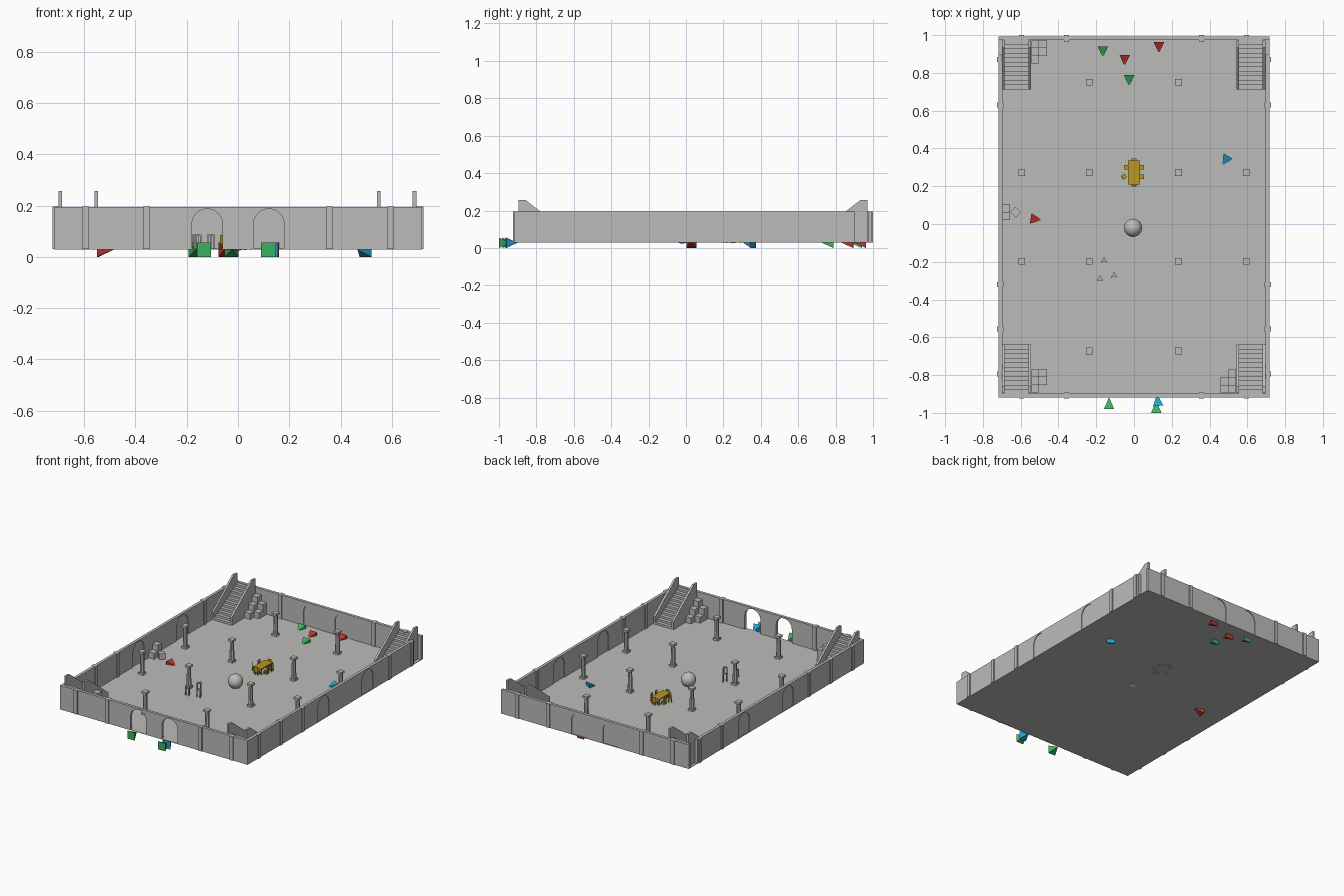
import bpy, bmesh, math
from mathutils import Matrix, Vector

if "Cube" in bpy.data.objects:
    bpy.data.objects.remove(bpy.data.objects["Cube"])


def material(name, rgb):
    m = bpy.data.materials.new(name)
    m.diffuse_color = (*rgb, 1)
    m.use_nodes = True
    m.node_tree.nodes["Principled BSDF"].inputs["Base Color"].default_value = m.diffuse_color
    return m


STONE = material("stone grey", (0.5, 0.5, 0.49))
GOLD = material("gold wood", (0.50, 0.31, 0.015))
RED = material("red", (0.52, 0.035, 0.025))
GREEN = material("green", (0.045, 0.44, 0.12))
BLUE = material("blue", (0.02, 0.34, 0.60))

FLOOR, TOP = 0.032, 0.195


def finish(name, bm, mat):
    bmesh.ops.recalc_face_normals(bm, faces=bm.faces)
    me = bpy.data.meshes.new(name)
    bm.to_mesh(me)
    bm.free()
    me.materials.append(mat)
    ob = bpy.data.objects.new(name, me)
    bpy.context.collection.objects.link(ob)
    return ob


def place(x, y, z=0, deg=0):
    return Matrix.Translation((x, y, z)) @ Matrix.Rotation(math.radians(deg), 4, 'Z')


def box(bm, lo, hi, mat=Matrix()):
    lo, hi = Vector(lo), Vector(hi)
    m = mat @ Matrix.Translation((lo + hi) / 2) @ Matrix.Diagonal((*(hi - lo), 1))
    bmesh.ops.create_cube(bm, size=1, matrix=m)


def slab(bm, pts, depth, mat):
    """Extrude a (u, z) profile symmetrically through the local y direction."""
    f = bm.faces.new([bm.verts.new(mat @ Vector((u, -depth / 2, z))) for u, z in pts])
    ext = bmesh.ops.extrude_face_region(bm, geom=[f])
    move = mat.to_3x3() @ Vector((0, depth, 0))
    bmesh.ops.translate(bm, vec=move, verts=[v for v in ext['geom'] if isinstance(v, bmesh.types.BMVert)])


def arch(c, r=0.06, spring=0.127, base=0.03):
    pts = [(c - r, base)]
    pts += [(c - r * math.cos(math.pi * i / 16), spring + r * math.sin(math.pi * i / 16)) for i in range(17)]
    return pts + [(c + r, base)]


def wall(name, x, y, deg, half, arches, pilasters, closed):
    m = place(x, y, 0, deg)
    bm = bmesh.new()
    pts = [(-half, 0.03)]
    for c in arches:
        pts += arch(c)
    pts += [(half, 0.03), (half, TOP), (-half, TOP)]
    slab(bm, pts, 0.02, m)
    for p in pilasters:
        box(bm, (p - 0.013, -0.017, 0.03), (p + 0.013, 0.017, TOP + 0.001), m)
    finish(name, bm, STONE)
    if closed:
        bm = bmesh.new()
        for c in arches:
            slab(bm, arch(c), 0.01, m)
        finish(name + "_blind_doors", bm, STONE)


# Floor and walls
bm = bmesh.new()
box(bm, (-0.717, -0.918, 0.029), (0.717, 0.993, FLOOR))
finish("floor", bm, STONE)
short = (-0.595, -0.357, 0.357, 0.595)
wall("front_wall", 0, -0.908, 0, 0.717, (-0.12, 0.12), short, False)
wall("back_wall", 0, 0.983, 0, 0.717, (-0.12, 0.12), short, True)
for name, x in (("left_wall", -0.707), ("right_wall", 0.707)):
    wall(name, x, 0, 90, 0.9, (-0.09, 0.39), (-0.795, -0.555, -0.32, 0.63, 0.87), True)

# Corner stairs with sloped side rails
N, RUN = 11, 0.262
for name, cx, wy, s in (("back_left", -0.6225, 0.974, -1), ("back_right", 0.6185, 0.974, -1),
                        ("front_left", -0.6225, -0.899, 1), ("front_right", 0.6185, -0.899, 1)):
    m = place(cx, wy, 0, 90 * s)      # local x runs away from the wall
    bm = bmesh.new()
    prof = [(0, FLOOR - 0.001)]
    for i in range(N):
        z = TOP - 0.005 - i * (TOP - 0.005 - FLOOR) / N
        prof += [(i * RUN / N, z), ((i + 1) * RUN / N, z)]
    prof.append((RUN, FLOOR - 0.001))
    slab(bm, prof, 0.13, m)
    finish(name + "_steps", bm, STONE)
    bm = bmesh.new()
    rail = [(0.003, 0.031), (0.003, 0.257), (0.04, 0.257), (RUN, 0.085), (RUN, 0.031)]
    for off in (-0.07, 0.07):
        slab(bm, rail, 0.014, m @ Matrix.Translation((0, off, 0)))
    finish(name + "_rails", bm, STONE)

# Crate piles: (column, row, height), counted from the pile corner
C = 0.041
PILE = ((0, 0, 3), (1, 0, 2), (0, 1, 2), (1, 1, 1), (0, 2, 1))


def crates(name, x, y, sx, sy, pile):
    bm = bmesh.new()
    for i, j, h in pile:
        for k in range(h):
            px, py = x + sx * (i + 0.5) * C, y + sy * (j + 0.5) * C
            box(bm, (-C / 2, -C / 2, k * C), (C / 2, C / 2, (k + 1) * C), place(px, py, FLOOR))
    return finish(name, bm, STONE)


crates("back_left_crates", -0.543, 0.972, 1, -1, PILE)
crates("front_left_crates", -0.543, -0.77, 1, -1, PILE)
crates("front_right_crates", 0.541, -0.893, -1, 1, PILE)
crates("left_wall_crates", -0.697, 0.02, 1, 1, ((0, 0, 1), (0, 1, 2)))
bm = bmesh.new()
box(bm, (-0.02, -0.02, 0), (0.02, 0.02, 0.04), place(-0.627, 0.063, FLOOR, 45))
finish("loose_crate", bm, STONE)

# Columns with square base and capital
spots = [(x, y) for y in (0.273, -0.197) for x in (-0.594, -0.237, 0.236, 0.594)]
spots += [(x, y) for y in (0.75, -0.673) for x in (-0.237, 0.236)]
for n, (x, y) in enumerate(spots):
    bm = bmesh.new()
    m = place(x, y)
    box(bm, (-0.018, -0.018, 0.03), (0.018, 0.018, 0.046), m)
    box(bm, (-0.018, -0.018, 0.176), (0.018, 0.018, 0.19), m)
    bmesh.ops.create_cone(bm, cap_ends=True, segments=8, radius1=0.016, radius2=0.013, depth=0.13,
                          matrix=place(x, y, 0.111, 22.5))
    finish(f"column_{n + 1}", bm, STONE)

# Ball
bm = bmesh.new()
bmesh.ops.create_uvsphere(bm, u_segments=32, v_segments=16, radius=0.048, matrix=place(-0.005, -0.02, 0.071))
for f in bm.faces:
    f.smooth = True
finish("ball", bm, STONE)

# Three-legged stools
for n, (x, y) in enumerate(((-0.158, -0.193), (-0.105, -0.272), (-0.18, -0.29))):
    bm = bmesh.new()
    bmesh.ops.create_cone(bm, cap_ends=True, segments=3, radius1=0.018, radius2=0.018, depth=0.006,
                          matrix=place(x, y, 0.085))
    for v in bm.verts[:]:
        if v.co.z < 0.085:
            p = Vector((x, y, 0)).lerp(Vector((v.co.x, v.co.y, 0)), 0.8)
            box(bm, (-0.003, -0.003, 0.03), (0.003, 0.003, 0.083), place(p.x, p.y))
    finish(f"stool_{n + 1}", bm, STONE)

# Dining table
TX, TY = 0.0, 0.273
bm = bmesh.new()
m = place(TX, TY)
box(bm, (-0.031, -0.063, 0.068), (0.031, 0.063, 0.076), m)
for sx in (-1, 1):
    for sy in (-1, 1):
        c = Vector((sx * 0.025, sy * 0.056, 0))
        box(bm, c + Vector((-0.004, -0.004, 0.027)), c + Vector((0.004, 0.004, 0.069)), m)
finish("table", bm, GOLD)

# Chairs: x, y relative to the table, and facing angle (backrest on local -x)
for n, (x, y, a) in enumerate(((-0.041, 0.028, 0), (-0.054, -0.022, 35), (0.041, 0.028, 180),
                               (0.041, -0.022, 180), (0, 0.062, -90), (0, -0.062, 90))):
    bm = bmesh.new()
    m = place(TX + x, TY + y, 0, a)
    box(bm, (-0.012, -0.012, 0.05), (0.012, 0.012, 0.055), m)
    box(bm, (-0.012, -0.012, 0.055), (-0.008, 0.012, 0.085), m)
    for sx in (-0.0095, 0.0095):
        for sy in (-0.0095, 0.0095):
            box(bm, (sx - 0.0025, sy - 0.0025, 0.027), (sx + 0.0025, sy + 0.0025, 0.051), m)
    finish(f"chair_{n + 1}", bm, GOLD)

# Marker pyramids lying on their side: base centre x, y, apex direction, colour
for n, (x, y, a, mat) in enumerate((
        (-0.165, 0.94, -90, GREEN), (-0.026, 0.788, -90, GREEN), (-0.049, 0.895, -92, RED),
        (0.132, 0.963, -90, RED), (-0.547, 0.03, -8, RED), (0.498, 0.36, -121, BLUE),
        (-0.132, -0.98, 90, GREEN), (0.118, -1.0, 90, GREEN), (0.128, -0.963, 96, BLUE))):
    bm = bmesh.new()
    m = place(x, y, 0.0275, a) @ Matrix.Rotation(math.pi / 2, 4, 'Y') @ Matrix.Translation((0, 0, 0.031))
    bmesh.ops.create_cone(bm, cap_ends=True, segments=4, radius1=0.0275 * math.sqrt(2), radius2=0,
                          depth=0.062, matrix=m @ Matrix.Rotation(math.pi / 4, 4, 'Z'))
    bmesh.ops.remove_doubles(bm, verts=bm.verts, dist=1e-5)
    finish(f"marker_{n + 1}", bm, mat)
